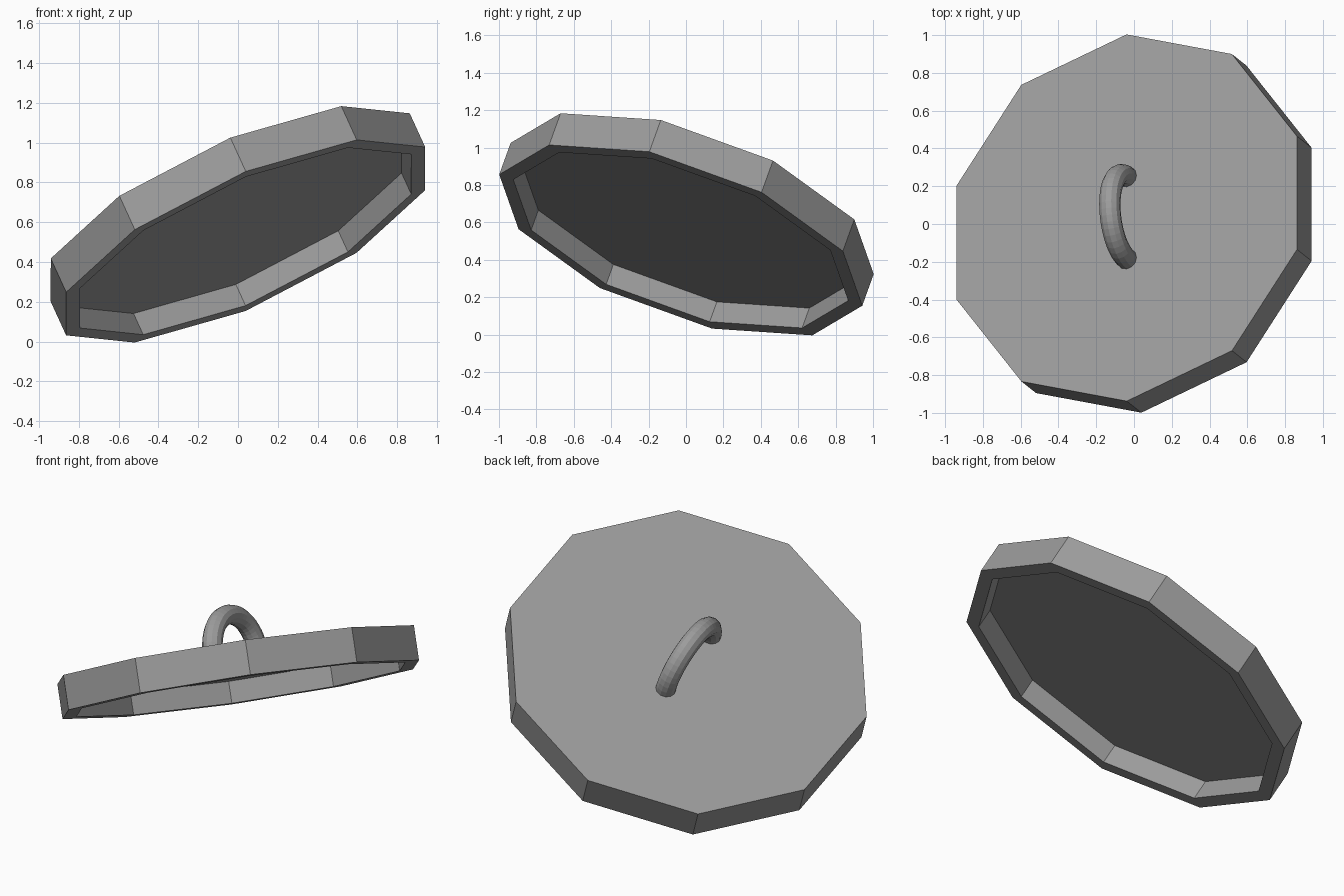
import bpy, bmesh, math
from mathutils import Vector, Matrix

if "Cube" in bpy.data.objects:
    bpy.data.objects.remove(bpy.data.objects["Cube"])

# Tilted frame: local z is the lid axis, local x passes through a corner and the handle ends
n = Vector((-0.395, 0.312, 0.864)).normalized()
u = Vector((0, -0.94, 0.341))
u = (u - n * u.dot(n)).normalized()
v = n.cross(u)
frame = Matrix((u, v, n)).transposed().to_4x4()
frame.translation = Vector((-0.039, 0.033, 0.674))   # centre of the top face

SIDES, R, THICK, DEPTH, INNER = 10, 1.032, 0.196, 0.123, 0.952

# Dark grey material
grey = bpy.data.materials.new("dark_grey")
grey.diffuse_color = (0.33, 0.33, 0.33, 1)
grey.use_nodes = True
grey.node_tree.nodes["Principled BSDF"].inputs["Base Color"].default_value = grey.diffuse_color


def add_object(name, bm):
    bmesh.ops.recalc_face_normals(bm, faces=bm.faces)
    me = bpy.data.meshes.new(name)
    bm.to_mesh(me)
    bm.free()
    me.materials.append(grey)
    ob = bpy.data.objects.new(name, me)
    bpy.context.collection.objects.link(ob)
    ob.matrix_world = frame
    return ob


def ring(bm, points):
    return [bm.verts.new(p) for p in points]


def bridge(bm, a, b):
    for i in range(len(a)):
        j = (i + 1) % len(a)
        bm.faces.new((a[i], a[j], b[j], b[i]))


# Lid: ten-sided disc with a hollow underside
bm = bmesh.new()
profile = [(R, 0), (R, -THICK), (INNER, -THICK), (INNER, -THICK + DEPTH)]
rings = []
for r, z in profile:
    angles = [math.tau * i / SIDES for i in range(SIDES)]
    rings.append(ring(bm, [(r * math.cos(t), r * math.sin(t), z) for t in angles]))
for a, b in zip(rings, rings[1:]):
    bridge(bm, a, b)
bm.faces.new(rings[0])
bm.faces.new(rings[-1])
add_object("lid", bm)

# Handle: half ring of round bar standing on the lid
bm = bmesh.new()
ARC, BAR, STEPS, ROUND = 0.231, 0.057, 24, 12
RISE = 0.225 / ARC   # slightly flattened arch
rings = []
for i in range(STEPS + 1):
    t = math.pi * i / STEPS
    pts = []
    for k in range(ROUND):
        p = math.tau * k / ROUND
        d = ARC + BAR * math.cos(p)
        pts.append((d * math.cos(t), BAR * math.sin(p), d * math.sin(t) * RISE))
    rings.append(ring(bm, pts))
for a, b in zip(rings, rings[1:]):
    bridge(bm, a, b)
bm.faces.new(rings[0])
bm.faces.new(rings[-1])
add_object("handle", bm)
